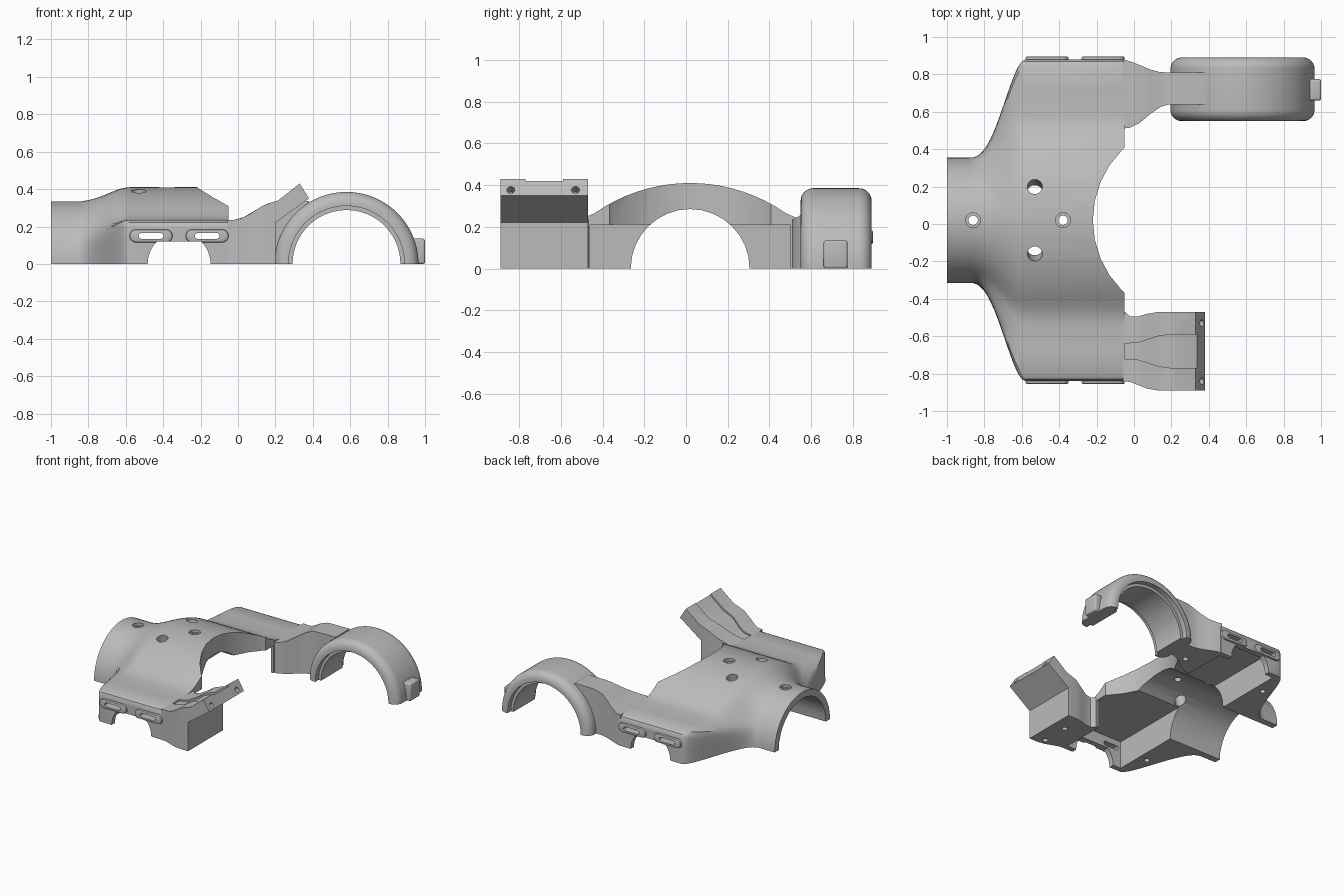
import bpy, bmesh, math
from mathutils import Vector

if "Cube" in bpy.data.objects:
    bpy.data.objects.remove(bpy.data.objects["Cube"], do_unlink=True)

grey = bpy.data.materials.new("light_grey")
grey.use_nodes = True
grey.diffuse_color = (0.5, 0.5, 0.5, 1)
grey.node_tree.nodes["Principled BSDF"].inputs["Base Color"].default_value = (0.5, 0.5, 0.5, 1)

MID = 0.02  # y of the bore axis


def loft(name, rings, closed=False):
    """Skin equal-length point rings; cap the ends unless closed."""
    bm = bmesh.new()
    rows = [[bm.verts.new(p) for p in ring] for ring in rings]
    n = len(rows[0])
    for a, b in zip(rows, rows[1:]):
        for i in range(n):
            j = (i + 1) % n
            bm.faces.new((a[i], a[j], b[j], b[i]))
    bm.faces.new(rows[0])
    bm.faces.new(rows[-1])
    bmesh.ops.recalc_face_normals(bm, faces=bm.faces)
    mesh = bpy.data.meshes.new(name)
    bm.to_mesh(mesh)
    bm.free()
    obj = bpy.data.objects.new(name, mesh)
    bpy.context.collection.objects.link(obj)
    mesh.materials.append(grey)
    return obj


def prism(name, pts, y0, y1):
    """Extrude an x-z outline along y."""
    return loft(name, [[(x, y, z) for x, z in pts] for y in (y0, y1)])


def box(name, lo, hi):
    (x0, y0, z0), (x1, y1, z1) = lo, hi
    return prism(name, [(x0, z0), (x1, z0), (x1, z1), (x0, z1)], y0, y1)


def rod(start, end, r0, r1=None):
    """Round cutter between two points, optionally conical."""
    a, b = Vector(start), Vector(end)
    turn = Vector((0, 0, 1)).rotation_difference(b - a)
    rings = []
    for c, r in ((a, r0), (b, r1 or r0)):
        rings.append([c + turn @ Vector((r * math.cos(t), r * math.sin(t), 0))
                      for t in (math.tau * k / 32 for k in range(32))])
    return loft("cutter", rings)


def capsule(x, z, half, r):
    pts = []
    for k in range(18):
        t = -math.pi / 2 + math.pi * (k % 9) / 8 + (math.pi if k > 8 else 0)
        side = 1 if k < 9 else -1
        pts.append((x + side * half + r * math.cos(t), z + r * math.sin(t)))
    return pts


def apply_mod(obj, kind, **settings):
    mod = obj.modifiers.new(kind, kind)
    for key, value in settings.items():
        setattr(mod, key, value)
    bpy.context.view_layer.objects.active = obj
    bpy.ops.object.modifier_apply(modifier=mod.name)


def combine(obj, other, op="DIFFERENCE"):
    apply_mod(obj, "BOOLEAN", operation=op, object=other, solver="EXACT")
    bpy.data.objects.remove(other, do_unlink=True)


def beam(name, sections):
    """Loft of four-cornered sections: bottom x z, top x z, y range."""
    return loft(name, [[(xb, y0, zb), (xb, y1, zb), (xt, y1, zt), (xt, y0, zt)]
                       for xb, zb, xt, zt, y0, y1 in sections])


# Main cover: round neck blending into a wide arched body
wide = [(.86, 0), (.86, .12), (.86, .2), (.85, .222), (.825, .235), (.7, .235), (.56, .235), (.51, .243)]
wide += [(u, math.sqrt(.64 - u * u) - .39) for u in (.46 * (1 - k / 9) for k in range(10))]
wide += [(-u, z) for u, z in reversed(wide[:-1])]
last = len(wide) - 1


def body_ring(x):
    t = min(max((x + .88) / .3, 0), 1) ** 1.3
    w = t * t * (3 - 2 * t)
    ring = []
    for k, (u, z) in enumerate(wide):
        a = math.pi * k / last
        ring.append((x, MID + u * w + .335 * math.cos(a) * (1 - w),
                     z * w + .335 * math.sin(a) * (1 - w)))
    return ring


stations = [-1] + [-.88 + .3 * k / 16 for k in range(17)] + [-.05]
cover = loft("main_cover", [body_ring(x) for x in stations])

# Raised slot pads on both side walls
for x in (-.465, -.165):
    for y in (-.84, .88):
        pad = prism("pad", capsule(x, .15, .08, .035), y - .016, y + .016)
        apply_mod(pad, "BEVEL", width=.009, segments=2, limit_method="ANGLE")
        combine(cover, pad, "UNION")

# Bore, side pocket, open end and curved scoop
combine(cover, rod((-1.2, MID, 0), (.2, MID, 0), .285))
combine(cover, box("cutter", (-.55, -.8, -.1), (-.07, .84, .21)))
combine(cover, box("cutter", (-.3, -.46, -.1), (.1, .5, .209)))
combine(cover, rod((.31, MID, -.2), (.31, MID, .7), .53))

# Wall arches and slots
arch = [(-.315 + .168 * math.cos(t), min(.12, .168 * math.sin(t)))
        for t in (math.pi * k / 24 for k in range(25))]
combine(cover, prism("cutter", [(-.483, -.1)] + arch[::-1] + [(-.147, -.1)], -1, 1))
for x in (-.465, -.165):
    combine(cover, prism("cutter", capsule(x, .15, .05, .016), -1, 1))

# Screw holes with countersinks, then the two tilted ports
for x, z in ((-.86, .335), (-.38, .41)):
    combine(cover, rod((x, MID, .2), (x, MID, .6), .025))
    combine(cover, rod((x, MID, z - .02), (x, MID, z + .02), .04))
for s in (-1, 1):
    combine(cover, rod((-.53, MID + s * .14, .18), (-.53, MID + s * .2, .5), .04))
for y in (-.6, .65):
    combine(cover, rod((-.62, y, -.05), (-.62, y, .06), .02))

# Front bracket with an angled clamp lip
bracket = beam("front_bracket", [
    (-.06, 0, -.06, .235, -.84, -.46),
    (-.02, 0, -.02, .236, -.845, -.495),
    (.02, 0, .02, .245, -.86, -.495),
    (.07, 0, .07, .27, -.88, -.48),
    (.13, 0, .13, .31, -.89, -.47),
    (.19, 0, .19, .333, -.89, -.47),
    (.2, 0, .2, .335, -.89, -.47),
    (.2, .22, .215, .34, -.89, -.47),
    (.38, .35, .33, .43, -.89, -.47)])
groove = beam("cutter", [
    (-.06, .222, -.06, .4, -.72, -.64),
    (.02, .232, .02, .4, -.725, -.635),
    (.07, .256, .07, .4, -.74, -.62),
    (.13, .296, .13, .45, -.76, -.6),
    (.2, .32, .2, .5, -.77, -.59),
    (.22, .327, .21, .5, -.77, -.59),
    (.36, .44, .3, .6, -.77, -.59)])
combine(bracket, groove)
for y in (-.84, -.53):
    combine(bracket, rod((.32, y, .35), (.40, y, .40), .019))
for y in (-.84, -.63):
    combine(bracket, rod((.1, y, -.05), (.1, y, .06), .02))

# Rear arm running onto the ring
arm = beam("rear_arm", [
    (-.06, 0, -.06, .235, .51, .88),
    (-.02, 0, -.02, .236, .515, .87),
    (.03, 0, .03, .25, .54, .85),
    (.09, 0, .09, .285, .59, .825),
    (.14, 0, .14, .315, .625, .812),
    (.19, 0, .19, .333, .64, .81),
    (.22, 0, .22, .335, .64, .81),
    (.25, .12, .25, .336, .64, .81),
    (.38, .29, .38, .337, .64, .81)])
combine(arm, rod((.08, .65, -.05), (.08, .65, .06), .02))

# Half ring with rounded shoulders and a stepped inside
half = [(.17 - .06 + .06 * math.cos(t), .325 + .06 * math.sin(t))
        for t in (math.pi / 2 * k / 8 for k in range(9))]
half = [(.13, .288), (.13, .31), (.17, .31)] + half
profile = half + [(-v, r) for v, r in reversed(half)]
ring = loft("half_ring", [[(.58 + r * math.cos(a), .72 + v, r * math.sin(a)) for v, r in profile]
                          for a in (math.pi * k / 56 for k in range(57))])

# Latch tab on the ring
tab = box("latch_tab", (.93, .66, 0), (1, .775, .135))
apply_mod(tab, "BEVEL", width=.012, segments=3, limit_method="ANGLE")

for obj in (cover, bracket, arm, ring, tab):
    bpy.ops.object.select_all(action="DESELECT")
    obj.select_set(True)
    bpy.context.view_layer.objects.active = obj
    bpy.ops.object.shade_smooth_by_angle(angle=math.radians(32))
